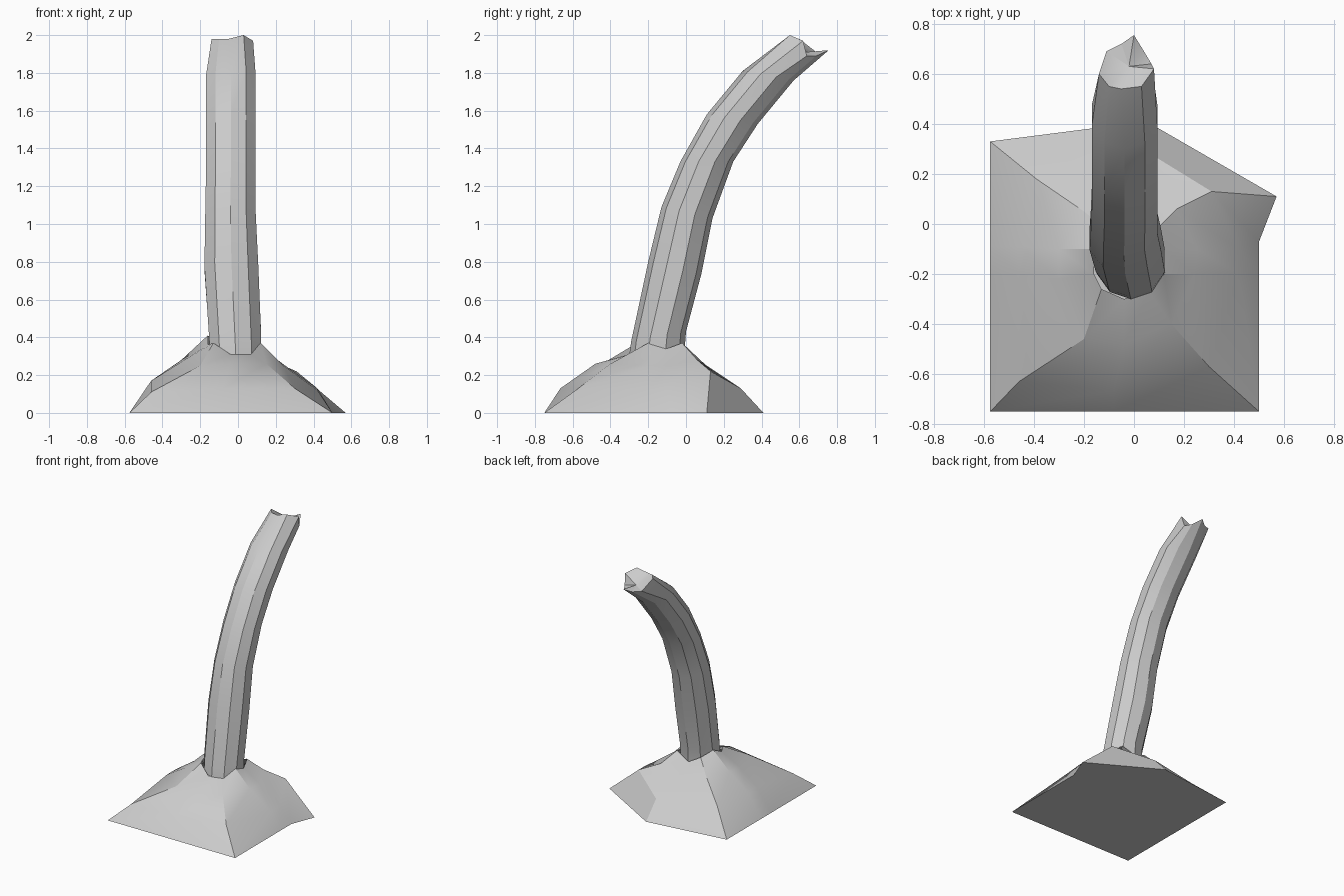
import bpy, bmesh, math
from mathutils import Vector

if "Cube" in bpy.data.objects:
    bpy.data.objects.remove(bpy.data.objects["Cube"])


def loft(name, rings, cap_start=False, tip=None):
    """Bridge equal-sized rings of points, optionally capping either end."""
    bm = bmesh.new()
    loops = [[bm.verts.new(p) for p in ring] for ring in rings]
    n = len(loops[0])
    for a, b in zip(loops, loops[1:]):
        for i in range(n):
            j = (i + 1) % n
            bm.faces.new((a[i], a[j], b[j], b[i]))
    if cap_start:
        bm.faces.new(loops[0][::-1])
    if tip:
        c = bm.verts.new(tip)
        for i in range(n):
            bm.faces.new((loops[-1][i], loops[-1][(i + 1) % n], c))
    bmesh.ops.recalc_face_normals(bm, faces=bm.faces)
    mesh = bpy.data.meshes.new(name)
    bm.to_mesh(mesh)
    bm.free()
    obj = bpy.data.objects.new(name, mesh)
    bpy.context.collection.objects.link(obj)
    bpy.ops.object.select_all(action='DESELECT')
    obj.select_set(True)
    bpy.context.view_layer.objects.active = obj
    bpy.ops.object.shade_smooth_by_angle(angle=math.radians(25))
    return obj


# Mound of earth: irregular footprint rising in rings to the trunk
foot = [(-.575, -.75, 0), (-.08, -.75, 0), (.5, -.75, 0), (.5, -.2, 0), (.5, -.07, 0),
        (.57, .11, 0), (.05, .41, 0), (-.575, .33, 0), (-.575, -.09, 0), (-.575, -.2, 0)]
slope = [(-.46, -.63, .11), (-.08, -.665, .13), (.3, -.57, .13), (.42, -.2, .12), (.42, -.1, .13),
         (.31, .13, .22), (.05, .29, .13), (-.39, .18, .15), (-.46, -.09, .17), (-.46, -.2, .17)]
shoulder = [(-.2, -.46, .25), (-.04, -.48, .26), (.15, -.4, .26), (.24, -.2, .25), (.25, -.1, .25),
            (.17, .06, .28), (.02, .14, .22), (-.2, .05, .29), (-.3, -.1, .28), (-.3, -.22, .27)]
collar = [(-.13, -.26, .37), (-.04, -.3, .31), (.06, -.27, .31), (.12, -.2, .37), (.12, -.1, .34),
          (.09, -.02, .37), (-.02, 0, .32), (-.11, -.02, .37), (-.16, -.1, .41), (-.16, -.2, .36)]
loft("mound", [foot, slope, shoulder, collar], cap_start=True)

# Trunk sections: front y, front z, back y, back z, left x, right x
sections = [(-.30, .31, -.01, .30, -.155, .13),
            (-.29, .38, 0, .43, -.16, .13),
            (-.20, .80, .08, .73, -.185, .115),
            (-.13, 1.09, .14, 1.03, -.18, .10),
            (-.03, 1.33, .25, 1.33, -.175, .10),
            (.11, 1.58, .38, 1.53, -.175, .10),
            (.30, 1.81, .57, 1.76, -.175, .10)]
SIDES = 10
rings = []
for fy, fz, by, bz, x0, x1 in sections:
    front, back = Vector((0, fy, fz)), Vector((0, by, bz))
    centre = (front + back) / 2 + Vector(((x0 + x1) / 2, 0, 0))
    half, wide = (front - back) / 2, Vector(((x1 - x0) / 2, 0, 0))
    rings.append([centre + half * math.cos(a) + wide * math.sin(a)
                  for a in (2 * math.pi * k / SIDES for k in range(SIDES))])

# Broken, jagged upper end
rings.append([(-.05, .54, 1.98), (.03, .55, 2.0), (.08, .62, 1.97), (.07, .64, 1.89),
              (.04, .69, 1.89), (0, .755, 1.92), (-.05, .72, 1.9), (-.11, .69, 1.91),
              (-.14, .6, 1.98), (-.1, .55, 1.98)])
loft("trunk", rings, tip=(-.02, .63, 1.91))
